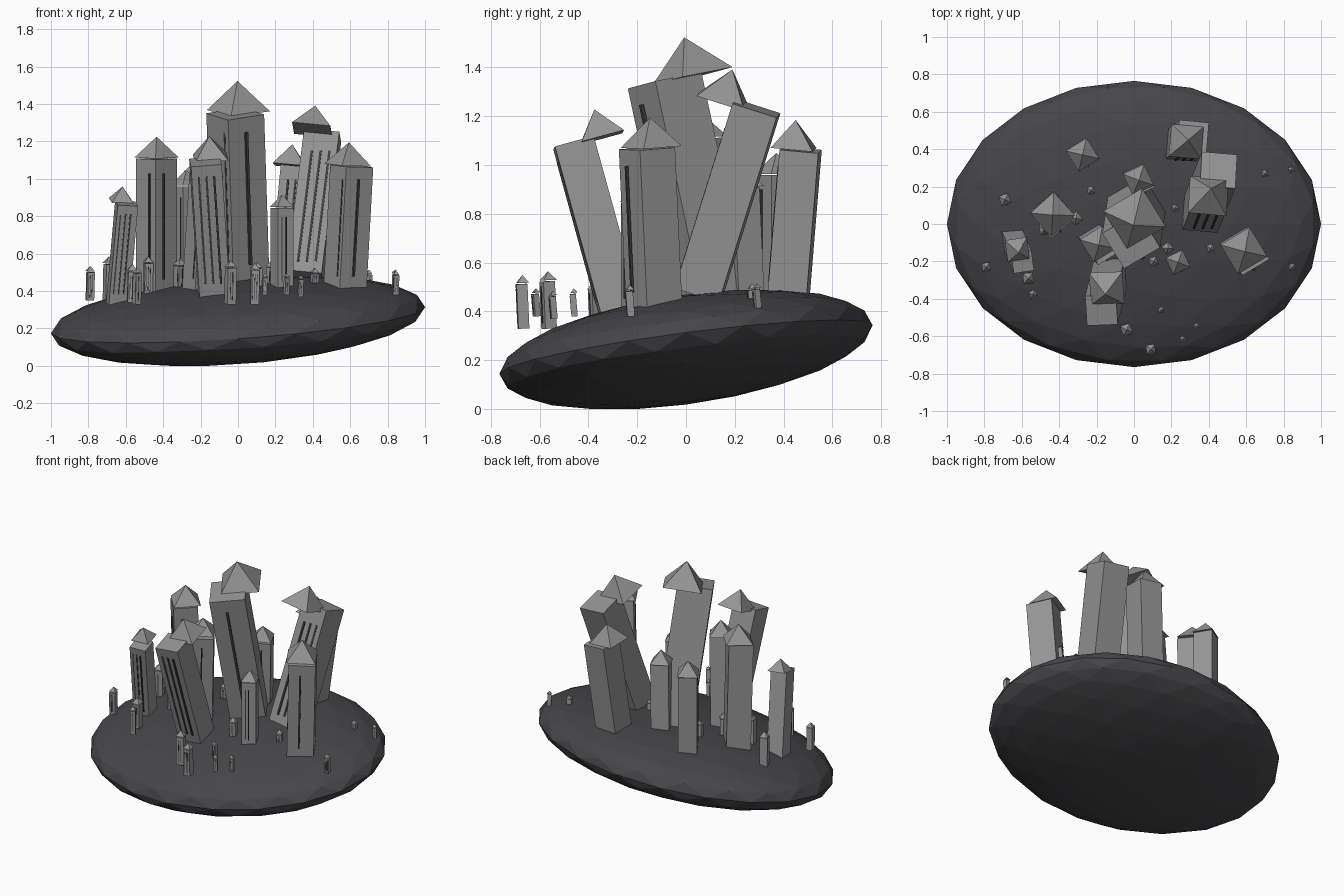
import bpy, bmesh, math
from mathutils import Matrix, Vector

if "Cube" in bpy.data.objects:
    bpy.data.objects.remove(bpy.data.objects["Cube"])


def material(name, color):
    m = bpy.data.materials.new(name)
    m.diffuse_color = (*color, 1)
    m.use_nodes = True
    m.node_tree.nodes["Principled BSDF"].inputs["Base Color"].default_value = m.diffuse_color
    return m


ROCK = material("dark rock", (0.062, 0.060, 0.066))
STONE = material("grey stone", (0.30, 0.30, 0.305))
SLIT = material("dark slit", (0.05, 0.05, 0.053))


def make_object(name, bm, mat):
    mesh = bpy.data.meshes.new(name)
    bm.to_mesh(mesh)
    bm.free()
    mesh.materials.append(mat)
    ob = bpy.data.objects.new(name, mesh)
    bpy.context.collection.objects.link(ob)
    return ob


# Tilted, flattened boulder the towers stand on
bm = bmesh.new()
bmesh.ops.create_icosphere(bm, subdivisions=3, radius=1)
for axis, half in enumerate((1.0, 0.765, 0.215)):
    reach = max(abs(v.co[axis]) for v in bm.verts)
    for v in bm.verts:
        v.co[axis] *= half / reach
for v in bm.verts:
    v.co.z += 0.07 * v.co.x + 0.13 * v.co.y
low = min(v.co.z for v in bm.verts)
for v in bm.verts:
    v.co.z -= low
make_object("rock_base", bm, ROCK)


def ground(x, y):
    return 0.245 + 0.07 * x + 0.13 * y + 0.213 * math.sqrt(max(0, 1 - x * x - (y / 0.77) ** 2))


def add_box(bm, place, size):
    bmesh.ops.create_cube(bm, size=1, matrix=place @ Matrix.Diagonal((*size, 1)))


def tower(name, x, y, apex, w, turn, lean_x, lean_y, z0=None):
    """Leaning square shaft, loose pyramid roof and three front slits."""
    if z0 is None:
        z0 = ground(x, y) - 0.03
    roof_h = 0.72 * w
    top = apex - roof_h
    h = top - z0
    mid = (z0 + top) / 2
    axis = Vector((lean_x, lean_y, h / 2)).normalized()
    tilt = Vector((0, 0, 1)).rotation_difference(axis).to_matrix().to_4x4()
    rot = tilt @ Matrix.Rotation(math.radians(turn), 4, 'Z')

    bm = bmesh.new()
    add_box(bm, Matrix.Translation((x, y, mid)) @ rot, (w, w, h))
    make_object(name + "_shaft", bm, STONE)

    bm = bmesh.new()
    place = Matrix.Translation((x, y, top + 0.005 + roof_h / 2)) @ rot
    bmesh.ops.create_cone(bm, cap_ends=True, segments=4, radius1=0.77 * w, radius2=0,
                          depth=roof_h, matrix=place @ Matrix.Rotation(math.pi / 4, 4, 'Z'))
    make_object(name + "_roof", bm, STONE)

    bm = bmesh.new()
    for i in (-1, 0, 1):
        place = Matrix.Translation((x + i * 0.25 * w, y - 0.52 * w, mid)) @ rot
        add_box(bm, place, (0.065 * w, 0.065 * w, 0.78 * h))
    make_object(name + "_slits", bm, SLIT)


# Large towers: x, y, apex height, width, turn, lean of the top in x and y
LARGE = [
    (0.0, 0.01, 1.52, 0.225, 31, -0.015, -0.10),
    (-0.15, -0.36, 1.225, 0.165, 3, -0.025, -0.105),
    (-0.435, 0.05, 1.22, 0.155, 42, 0.0, -0.015),
    (0.59, -0.145, 1.19, 0.168, 31, 0.018, -0.015),
    (0.405, 0.17, 1.39, 0.19, -4, 0.05, 0.125),
    (0.285, 0.445, 1.18, 0.16, -5, 0.03, 0.025),
    (0.025, 0.235, 0.99, 0.115, 25, 0.01, -0.01),
    (-0.275, 0.37, 1.045, 0.12, 32, 0.0, 0.0),
    (-0.62, -0.145, 0.955, 0.11, 8, 0.025, -0.06),
    (-0.19, -0.11, 1.12, 0.13, 32, 0.02, -0.02),
    (0.235, -0.205, 0.91, 0.092, 25, 0.0, 0.0),
]
for i, spec in enumerate(LARGE):
    tower(f"tower_{i + 1}", *spec)

# Small towers: x, y, apex height, width, turn, foot height
SMALL = [
    (-0.69, 0.13, 0.58, 0.05, 20, 0.34), (-0.31, 0.03, 0.57, 0.05, 35, 0.41),
    (-0.23, 0.18, 0.55, 0.035, 10, 0.43), (-0.565, -0.29, 0.54, 0.05, 5, 0.34),
    (-0.54, -0.375, 0.52, 0.035, 30, 0.33), (-0.79, -0.23, 0.53, 0.04, 10, 0.35),
    (-0.04, -0.565, 0.56, 0.05, 20, 0.33), (0.09, -0.67, 0.545, 0.045, 5, 0.33),
    (0.105, -0.2, 0.55, 0.04, 15, 0.39), (0.18, -0.13, 0.56, 0.045, 40, 0.42),
    (0.145, -0.46, 0.49, 0.025, 0, 0.38), (0.26, -0.615, 0.49, 0.025, 25, 0.38),
    (0.335, -0.545, 0.48, 0.025, 15, 0.37), (0.22, 0.085, 0.54, 0.03, 30, 0.44),
    (0.41, -0.13, 0.52, 0.035, 20, 0.43), (0.7, 0.27, 0.51, 0.03, 10, 0.41),
    (0.845, -0.23, 0.505, 0.03, 5, 0.38), (0.84, 0.29, 0.51, 0.025, 30, 0.41),
    (-0.48, -0.03, 0.58, 0.045, 10, 0.38),
]
for i, (x, y, apex, w, turn, z0) in enumerate(SMALL):
    tower(f"small_tower_{i + 1}", x, y, apex, w, turn, 0.002, -0.004, z0)
